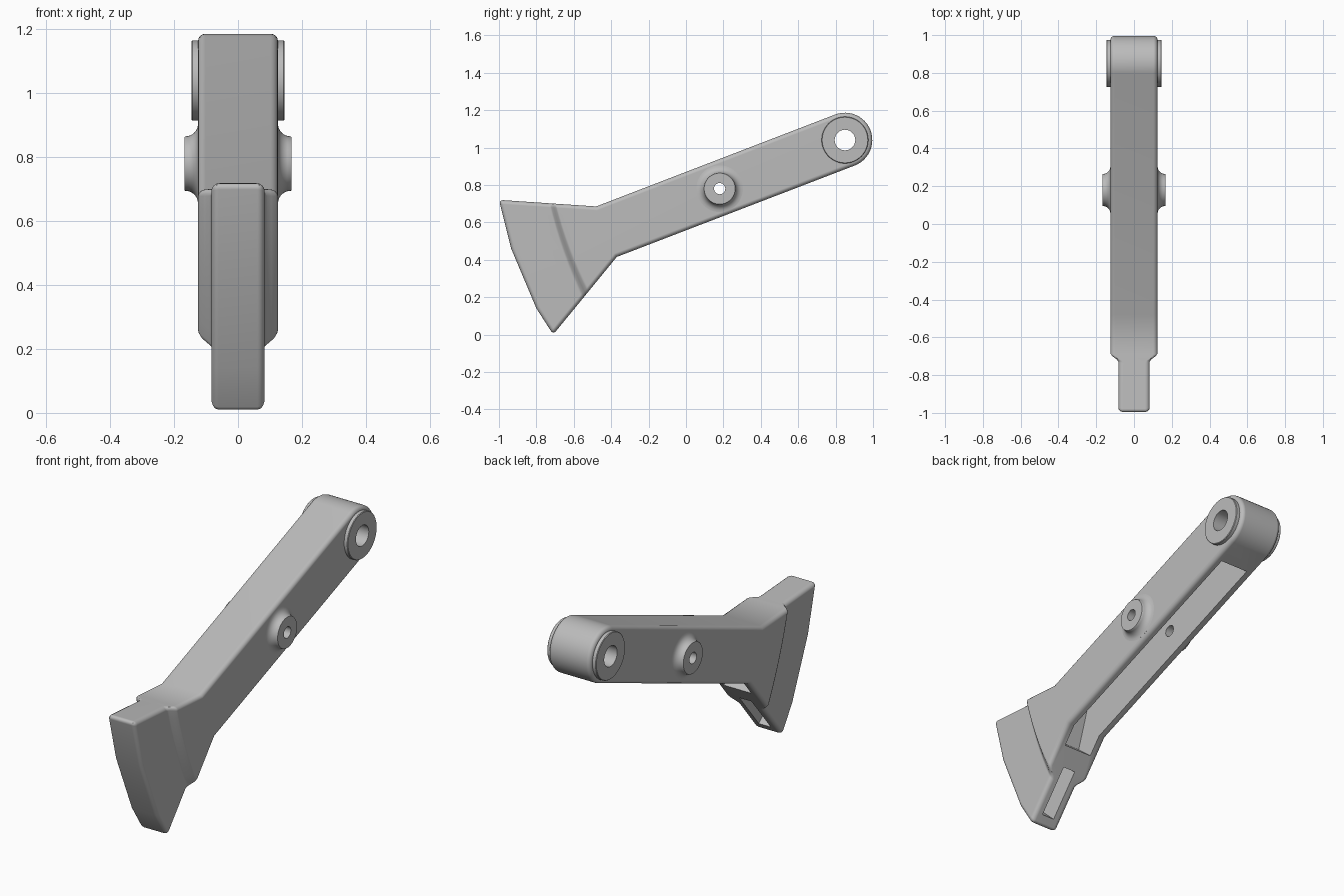
import bpy, bmesh, math
from mathutils import Vector

if "Cube" in bpy.data.objects:
    bpy.data.objects.remove(bpy.data.objects["Cube"], do_unlink=True)

metal = bpy.data.materials.new("cast grey")
metal.use_nodes = True
GREY = (0.5, 0.5, 0.5, 1)
metal.diffuse_color = GREY
metal.node_tree.nodes["Principled BSDF"].inputs["Base Color"].default_value = GREY

EYE = Vector((0.85, 1.04))      # centre of the end eye (y, z)
PIVOT = Vector((0.18, 0.78))    # centre of the middle boss
THICK, THIN = 0.125, 0.083      # half widths of arm and head


def arc(c, r, a0, a1, n):
    return [(c[0] + r * math.cos(math.radians(a0 + (a1 - a0) * i / n)),
             c[1] + r * math.sin(math.radians(a0 + (a1 - a0) * i / n))) for i in range(n + 1)]


def bezier(a, b, c, n):
    a, b, c = Vector(a), Vector(b), Vector(c)
    return [a * (1 - t) ** 2 + b * 2 * t * (1 - t) + c * t * t for t in (i / n for i in range(n + 1))]


def finish(bm, name):
    bmesh.ops.recalc_face_normals(bm, faces=bm.faces)
    mesh = bpy.data.meshes.new(name)
    bm.to_mesh(mesh)
    bm.free()
    mesh.materials.append(metal)
    ob = bpy.data.objects.new(name, mesh)
    bpy.context.collection.objects.link(ob)
    return ob


def prism(name, pts, half):
    bm = bmesh.new()
    ends = [[bm.verts.new((s * half, y, z)) for y, z in pts] for s in (-1, 1)]
    for e in ends:
        bm.faces.new(e)
    for i in range(len(pts)):
        j = (i + 1) % len(pts)
        bm.faces.new((ends[0][i], ends[0][j], ends[1][j], ends[1][i]))
    return finish(bm, name)


def ring(name, centre, profile, side, n=48):
    # closed (x, radius) profile turned around the x axis
    bm = bmesh.new()
    loops = []
    for k in range(n):
        a = 2 * math.pi * k / n
        loops.append([bm.verts.new((side * x, centre[0] + r * math.cos(a), centre[1] + r * math.sin(a)))
                      for x, r in profile])
    m = len(profile)
    for k in range(n):
        p, q = loops[k], loops[(k + 1) % n]
        for i in range(m):
            j = (i + 1) % m
            bm.faces.new((p[i], p[j], q[j], q[i]))
    return finish(bm, name)


def smooth(ob, angle):
    bpy.ops.object.select_all(action='DESELECT')
    ob.select_set(True)
    bpy.context.view_layer.objects.active = ob
    bpy.ops.object.shade_smooth_by_angle(angle=math.radians(angle))


# Arm and head: one solid with a curved step from thin to thick
front = [(-0.71, 0), (-0.80, 0.14), (-0.935, 0.46), (-1, 0.72)]
thin_edge = bezier((-0.735, 0.702), (-0.675, 0.44), (-0.555, 0.189), 8)
thick_edge = bezier((-0.69, 0.699), (-0.625, 0.45), (-0.515, 0.238), 8)
arm = [(-0.48, 0.685)] + arc(EYE, 0.146, 111, -69, 24) + [(-0.37, 0.415)]
ROWS = 4
bm = bmesh.new()
rims = []
for s in (-1, 1):
    rows = []
    for r in range(ROWS + 1):
        t = r / ROWS
        x = THIN + (THICK - THIN) * t * t * (3 - 2 * t)
        rows.append([bm.verts.new((s * x, *a.lerp(b, t))) for a, b in zip(thin_edge, thick_edge)])
    head = [bm.verts.new((s * THIN, *p)) for p in front]
    body = [bm.verts.new((s * THICK, *p)) for p in arm]
    bm.faces.new(head + rows[0])
    bm.faces.new(body + rows[-1][::-1])
    for a, b in zip(rows, rows[1:]):
        for i in range(len(a) - 1):
            bm.faces.new((a[i], a[i + 1], b[i + 1], b[i]))
    rims.append(head + [r[0] for r in rows] + body + [r[-1] for r in reversed(rows)])
for i in range(len(rims[0])):
    j = (i + 1) % len(rims[0])
    bm.faces.new((rims[0][i], rims[0][j], rims[1][j], rims[1][i]))
lever = finish(bm, "lever_body")

bev = lever.modifiers.new("rounded edges", 'BEVEL')
bev.width = 0.022
bev.segments = 4
bev.limit_method = 'ANGLE'
bev.angle_limit = math.radians(50)

# Cutters: arm pocket, head slot and the two bores
hub = arc(EYE, 0.165, 164, 240, 10)
last = hub[-1]
pocket = [(-0.45, 0.648)] + hub + [(last[0] + 0.05, last[1] - 0.13), (-0.29, 0.30),
                                  (-0.36, 0.265), (-0.53, 0.405)]
slot = [(-0.44, 0.19), (-0.72, 0.44), (-0.84, 0.38), (-0.77, 0.14), (-0.61, -0.01)]
cutters = [prism("arm_pocket_cutter", pocket, 0.082),
           prism("head_slot_cutter", slot, 0.036),
           prism("eye_bore_cutter", arc(EYE, 0.055, 0, 352.5, 47), 0.3),
           prism("pivot_bore_cutter", arc(PIVOT, 0.03, 0, 352.5, 47), 0.3)]
for c in cutters:
    c.hide_render = True
    mod = lever.modifiers.new(c.name, 'BOOLEAN')
    mod.operation = 'DIFFERENCE'
    mod.solver = 'EXACT'
    mod.object = c

# Bake the cuts and drop the cutters
bpy.context.view_layer.update()
baked = bpy.data.meshes.new_from_object(lever.evaluated_get(bpy.context.evaluated_depsgraph_get()))
lever.modifiers.clear()
lever.data = baked
for c in cutters:
    bpy.data.objects.remove(c, do_unlink=True)
smooth(lever, 32)
lever.modifiers.new("even shading", 'WEIGHTED_NORMAL').keep_sharp = True

# Raised collars on both sides of the eye and the pivot
eye_profile = [(0.11, 0.055), (0.146, 0.055), (0.146, 0.122), (0.143, 0.125), (0.11, 0.125)]
flare = [(0.165 - 0.04 * math.sin(a), 0.125 - 0.04 * math.cos(a))
         for a in (math.radians(15 * i) for i in range(7))]
pivot_profile = [(0.11, 0.03), (0.168, 0.03), (0.168, 0.083)] + flare + [(0.11, 0.125)]
for side, label in ((1, "left"), (-1, "right")):
    smooth(ring(label + "_eye_collar", EYE, eye_profile, side), 35)
    smooth(ring(label + "_pivot_boss", PIVOT, pivot_profile, side), 35)
